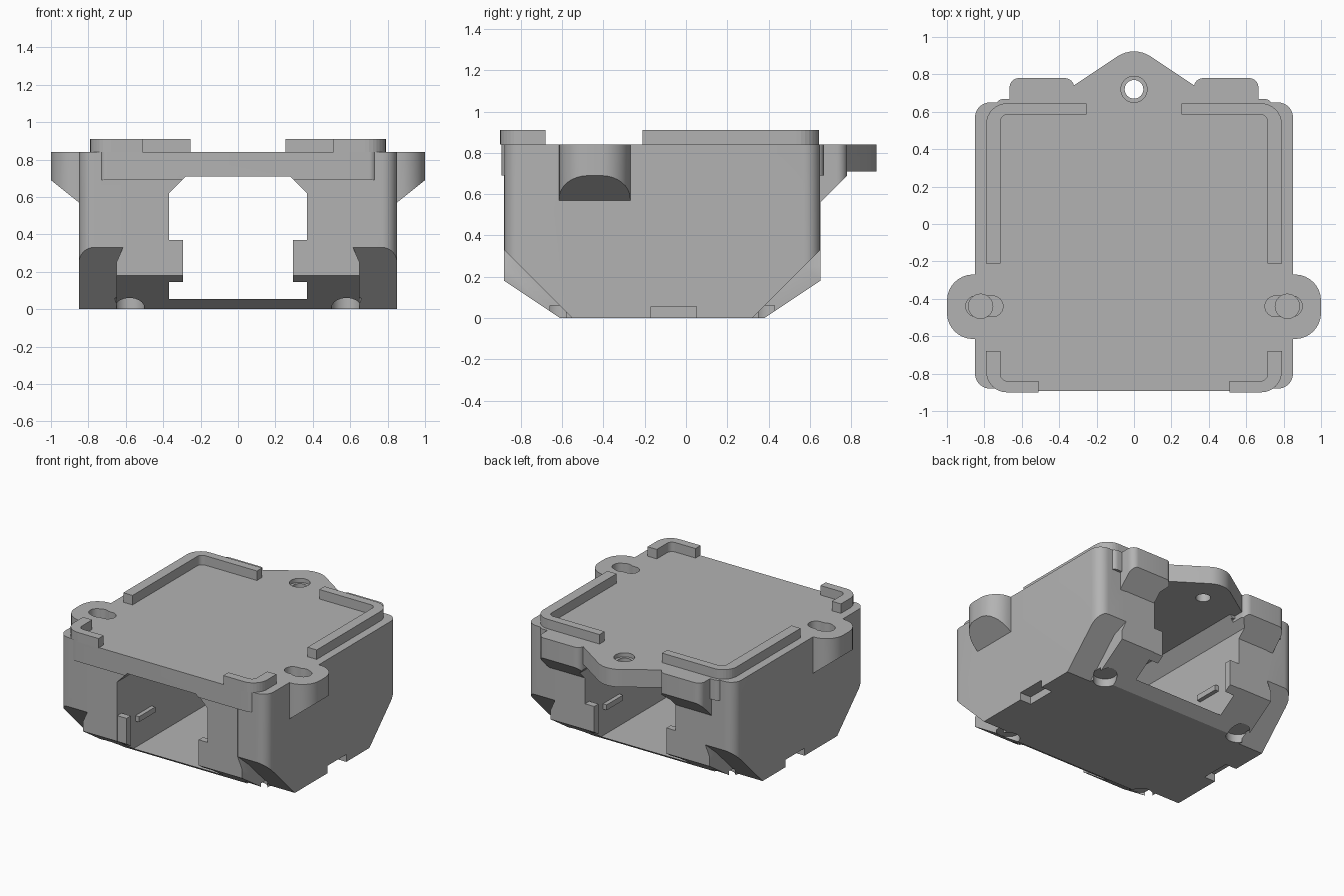
import bpy, bmesh, math
from mathutils import Vector

old = bpy.data.objects.get("Cube")
if old:
    bpy.data.objects.remove(old)

grey = bpy.data.materials.new("plain grey")
grey.use_nodes = True
COLOUR = (0.45, 0.45, 0.45, 1)
grey.diffuse_color = COLOUR
grey.node_tree.nodes["Principled BSDF"].inputs["Base Color"].default_value = COLOUR


def fillet(corners, steps=8):
    """Round a closed outline given as (x, y, radius) corners."""
    out = []
    for i, (x, y, r) in enumerate(corners):
        p = Vector((x, y))
        if r == 0:
            out.append(p)
            continue
        a = (Vector(corners[i - 1][:2]) - p).normalized()
        b = (Vector(corners[(i + 1) % len(corners)][:2]) - p).normalized()
        half = a.angle(b) / 2
        centre = p + (a + b).normalized() * r / math.sin(half)
        start = p + a * r / math.tan(half) - centre
        end = p + b * r / math.tan(half) - centre
        turn = math.atan2(start.x * end.y - start.y * end.x, start.dot(end))
        for k in range(steps + 1):
            t = turn * k / steps
            c, s = math.cos(t), math.sin(t)
            out.append(centre + Vector((start.x * c - start.y * s, start.x * s + start.y * c)))
    return out


def rect(x0, x1, y0, y1, r=0):
    return fillet([(x0, y0, r), (x1, y0, r), (x1, y1, r), (x0, y1, r)])


def circle(x, y, r):
    return [Vector((x + r * math.cos(t * math.tau / 32), y + r * math.sin(t * math.tau / 32)))
            for t in range(32)]


def prism(name, outline, lo, hi, cuts=(), side=1, axis="z"):
    """Extrude an outline, slice off slopes (point, outward normal), mirror if side is -1."""
    bm = bmesh.new()
    place = (lambda p, h: (p.x, p.y, h)) if axis == "z" else (lambda p, h: (p.x, h, p.y))
    a = [bm.verts.new(place(p, lo)) for p in outline]
    b = [bm.verts.new(place(p, hi)) for p in outline]
    bm.faces.new(a)
    bm.faces.new(b)
    for i in range(len(a)):
        bm.faces.new((a[i - 1], a[i], b[i], b[i - 1]))
    for point, normal in cuts:
        geom = bm.verts[:] + bm.edges[:] + bm.faces[:]
        cut = bmesh.ops.bisect_plane(bm, geom=geom, plane_co=point, plane_no=normal, clear_outer=True)
        edges = [e for e in cut["geom_cut"] if isinstance(e, bmesh.types.BMEdge)]
        bmesh.ops.contextual_create(bm, geom=edges)
    for v in bm.verts:
        v.co.x *= side
    bmesh.ops.remove_doubles(bm, verts=bm.verts, dist=1e-5)
    bmesh.ops.recalc_face_normals(bm, faces=bm.faces)
    mesh = bpy.data.meshes.new(name)
    bm.to_mesh(mesh)
    bm.free()
    mesh.materials.append(grey)
    ob = bpy.data.objects.new(name, mesh)
    bpy.context.collection.objects.link(ob)
    return ob


def combine(target, other, operation):
    mod = target.modifiers.new("combine", "BOOLEAN")
    mod.operation, mod.solver, mod.object = operation, "EXACT", other
    bpy.context.view_layer.update()
    mesh = bpy.data.meshes.new_from_object(
        target.evaluated_get(bpy.context.evaluated_depsgraph_get()))
    target.modifiers.clear()
    target.data = mesh
    bpy.data.objects.remove(other)


TOP, LIP, FRONT, BACK = 0.84, 0.69, -0.88, 0.65


def slopes(z, run):
    """Sloped undersides at the front and back, starting at height z."""
    return [((0, FRONT, z), (0, -z, -run)), ((0, BACK, z), (0, z, -run))]


# Main housing with rounded corners, and the deeper central block
housing = prism("housing", rect(-0.85, 0.85, FRONT, BACK, 0.08), 0, TOP, slopes(0.33, 0.33))
core = fillet([(-0.65, 0, 0), (0.65, 0, 0), (0.65, 0.25, 0), (0.615, 0.33, 0),
               (0.615, 0.7, 0), (-0.615, 0.7, 0), (-0.615, 0.33, 0), (-0.65, 0.25, 0)])
adds = [prism("core", core, FRONT - 0.002, BACK + 0.002, slopes(0.18, 0.27), axis="y")]

# Upper lip and the pointed back lug
adds.append(prism("lip", rect(-0.74, 0.74, -0.893, 0.668, 0.04), LIP, TOP))
adds.append(prism("back_lug", fillet([(-0.45, 0.5, 0), (0.45, 0.5, 0), (0.45, 0.655, 0),
                                      (0, 0.955, 0.16), (-0.45, 0.655, 0)]), 0.71, TOP))

for s in (1, -1):
    # Back shoulder blocks and side ears with sloped undersides
    adds.append(prism("back_block", fillet([(0.32, 0.5, 0), (0.665, 0.5, 0), (0.665, 0.78, 0.05),
                                            (0.32, 0.78, 0.05)]),
                      0.4, TOP, [((0, 0.78, LIP), (0, 1, -1))], s))
    adds.append(prism("side_ear", fillet([(0.7, -0.615, 0), (1, -0.615, 0.14), (1, -0.27, 0.14),
                                          (0.7, -0.27, 0)]),
                      0.4, TOP, [((1, 0, LIP), (0.12, 0, -0.15))], s))
for part in adds:
    combine(housing, part, "UNION")

# Through tunnel with chamfered ceiling corners
tunnel = fillet([(-0.37, 0.055, 0), (0.37, 0.055, 0), (0.37, 0.62, 0), (0.28, 0.71, 0),
                 (-0.28, 0.71, 0), (-0.37, 0.62, 0)])
cuts = [prism("tunnel", tunnel, -1.2, 1.2, axis="y"),
        prism("lug_hole", circle(0, 0.72, 0.05), 0.6, 1),
        prism("lug_counterbore", circle(0, 0.72, 0.07), 0.81, 1)]
for s in (1, -1):
    # Slotted ear holes, side notches and corner recesses underneath
    cuts.append(prism("ear_slot", rect(0.7, 0.9, -0.495, -0.385, 0.0549), 0.76, 1, (), s))
    cuts.append(prism("ear_hole", circle(0.82, -0.44, 0.065), 0.72, 1, (), s))
    cuts.append(prism("side_notch", rect(0.76, 1, -0.17, 0.05), -0.1, 0.055, (), s))
    for y in (-0.62, 0.39):
        cuts.append(prism("corner_recess", circle(0.58, y, 0.08), -0.1, 0.06, (), s))
for part in cuts:
    combine(housing, part, "DIFFERENCE")

bpy.context.view_layer.objects.active = housing
housing.select_set(True)
bpy.ops.object.shade_smooth_by_angle(angle=math.radians(25))

for s, tag in ((1, "left"), (-1, "right")):
    # Raised corner rims on top
    prism("back_rim_" + tag, fillet([(0.255, 0.645, 0), (0.79, 0.645, 0.11), (0.79, -0.21, 0),
                                     (0.715, -0.21, 0), (0.715, 0.585, 0.04), (0.255, 0.585, 0)]),
          TOP, 0.91, (), s)
    prism("front_rim_" + tag, fillet([(0.51, -0.9, 0), (0.79, -0.9, 0.11), (0.79, -0.68, 0),
                                      (0.715, -0.68, 0), (0.715, -0.84, 0.04), (0.51, -0.84, 0)]),
          TOP, 0.91, (), s)
    # Lower end tabs and small wall ribs inside the tunnel
    for end, y0, y1, r0 in (("front", FRONT, -0.83, -0.67), ("back", 0.6, BACK, 0.25)):
        prism(f"{end}_tab_{tag}", rect(0.295, 0.38, y0, y1), 0.05, 0.37,
              slopes(0.18, 0.27), s)
        prism(f"{end}_rib_{tag}", rect(0.34, 0.38, r0, r0 + 0.19), 0.25, 0.29, (), s)
